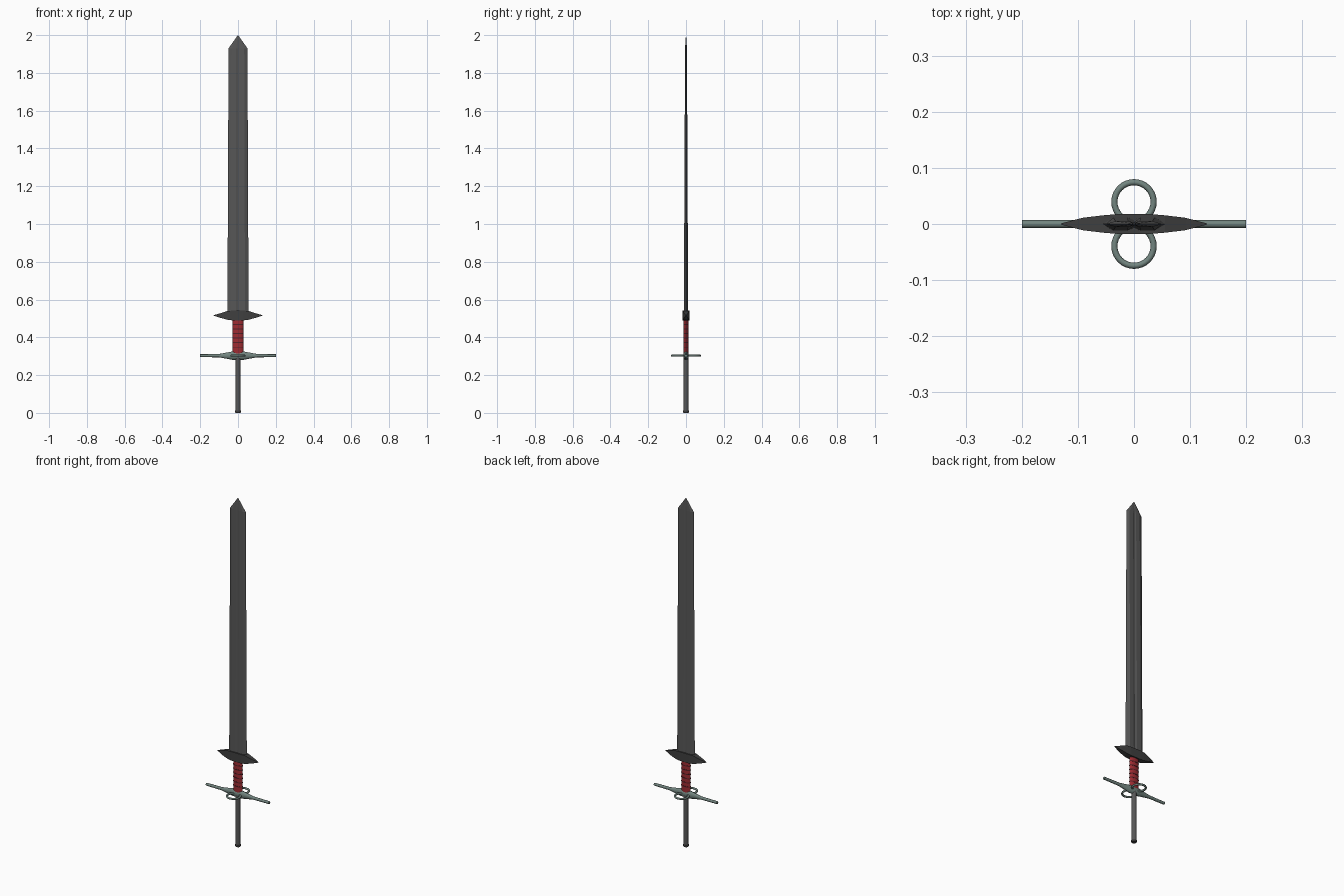
import bpy, bmesh, math
from mathutils import Matrix

if "Cube" in bpy.data.objects:
    bpy.data.objects.remove(bpy.data.objects["Cube"])


def material(name, rgb):
    m = bpy.data.materials.new(name)
    m.diffuse_color = (*rgb, 1)
    m.use_nodes = True
    m.node_tree.nodes["Principled BSDF"].inputs["Base Color"].default_value = m.diffuse_color
    return m


STEEL = material("dark steel", (0.095, 0.095, 0.095))
BLACK = material("blackened steel", (0.05, 0.05, 0.05))
RED = material("red leather", (0.34, 0.025, 0.032))
WRAP = material("dark red cord", (0.09, 0.015, 0.02))
GREEN = material("grey green metal", (0.17, 0.235, 0.215))


def finish(name, bm, mat, smooth=False):
    bmesh.ops.recalc_face_normals(bm, faces=bm.faces)
    me = bpy.data.meshes.new(name)
    bm.to_mesh(me)
    bm.free()
    me.materials.append(mat)
    ob = bpy.data.objects.new(name, me)
    bpy.context.collection.objects.link(ob)
    if smooth:
        bpy.ops.object.select_all(action='DESELECT')
        ob.select_set(True)
        bpy.context.view_layer.objects.active = ob
        bpy.ops.object.shade_smooth_by_angle(angle=math.radians(40))
    return ob


def loft(name, rings, mat, smooth=False):
    """Skin a list of equal-length point rings and cap both ends."""
    bm = bmesh.new()
    vs = [[bm.verts.new(p) for p in r] for r in rings]
    n = len(vs[0])
    for a, b in zip(vs, vs[1:]):
        for i in range(n):
            j = (i + 1) % n
            bm.faces.new((a[i], a[j], b[j], b[i]))
    bm.faces.new(vs[0][::-1])
    bm.faces.new(vs[-1])
    bmesh.ops.remove_doubles(bm, verts=bm.verts, dist=1e-5)
    return finish(name, bm, mat, smooth)


def oval(z, rx, ry, n=16):
    return [(rx * math.cos(2 * math.pi * i / n), ry * math.sin(2 * math.pi * i / n), z)
            for i in range(n)]


# Blade: tapering fullered cross-section closing to a point
def blade_section(z, w, t, groove):
    q = [(w, 0), (w * .66, t), (w * .2, t), (0, t * groove), (-w * .2, t), (-w * .66, t)]
    q += [(-x, -y) for x, y in q]
    return [(x, y, z) for x, y in q]


loft("blade", [blade_section(0.52, 0.056, 0.0115, 0.6),
               blade_section(1.93, 0.05, 0.005, 0.6),
               blade_section(2.0, 0.0006, 0.0006, 1)], STEEL)

# Upper guard: pointed flattened diamond along x
upper = [(-0.13, .001, .515, .517), (-0.092, .011, .503, .528), (-0.055, .0155, .493, .54),
         (-0.03, .0175, .49, .541)]
upper += [(-x, y, a, b) for x, y, a, b in upper[::-1]]
loft("upper_guard", [[(x, -y, a), (x, y, a), (x, y, b), (x, -y, b)]
                     for x, y, a, b in upper], BLACK)

# Grip with cord bands
loft("grip", [oval(z, 0.029, 0.012) for z in (0.315, 0.495)], RED, True)
for i in range(6):
    z = 0.345 + i * 0.024
    loft("grip_band", [oval(z, 0.0298, 0.0128), oval(z + 0.005, 0.0298, 0.0128)], WRAP, True)

# Crossguard: round bars swelling to a central block
cross = [(-0.2, .0075, .0075), (-0.1, .0075, .009), (-0.045, .011, .019), (-0.03, .014, .022)]
cross += [(-x, y, h) for x, y, h in cross[::-1]]
loft("crossguard", [[(x, p[0], 0.303 + p[1]) for p in oval(0, ry, rz, 12)]
                    for x, ry, rz in cross], GREEN, True)

# Side rings
for side in (-1, 1):
    bpy.ops.mesh.primitive_torus_add(location=(0, side * 0.0395, 0.303), major_radius=0.035,
                                     minor_radius=0.0055, major_segments=32, minor_segments=8)
    ring = bpy.context.object
    ring.name = "side_ring"
    ring.data.materials.append(GREEN)
    bpy.ops.object.shade_smooth_by_angle(angle=math.radians(50))

# Lower handle and end cap
loft("lower_handle", [oval(0.01, 0.0135, 0.0135, 12), oval(0.3, 0.0135, 0.0135, 12)], STEEL, True)
loft("end_cap", [oval(0, 0.0135, 0.0135, 12), oval(0.004, 0.0155, 0.0155, 12),
                 oval(0.012, 0.0145, 0.0145, 12)], BLACK, True)
